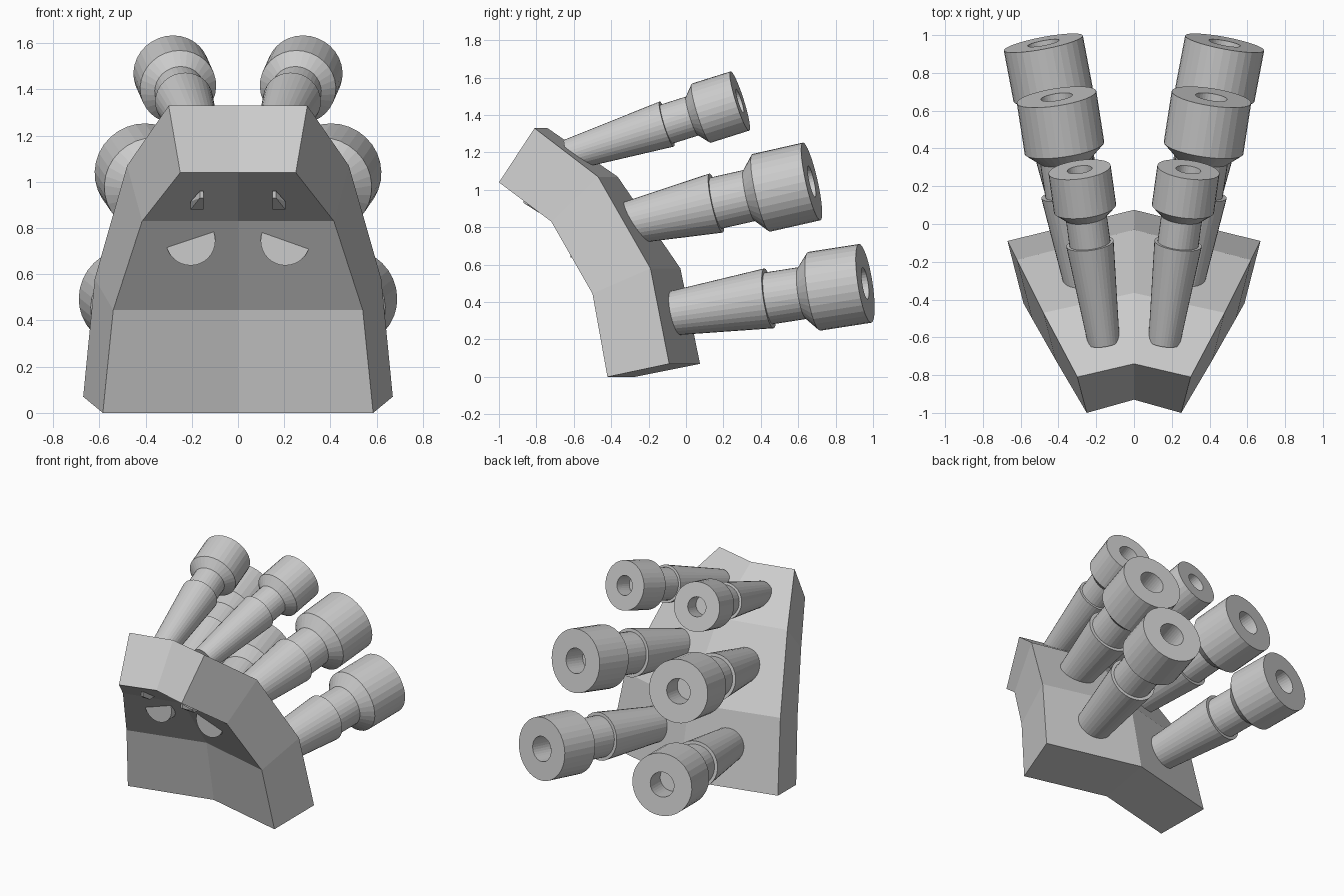
import bpy, bmesh, math
from mathutils import Vector

if "Cube" in bpy.data.objects:
    bpy.data.objects.remove(bpy.data.objects["Cube"])

grey = bpy.data.materials.new("plain grey")
grey.diffuse_color = (0.6, 0.6, 0.6, 1)
grey.use_nodes = True
grey.node_tree.nodes["Principled BSDF"].inputs["Base Color"].default_value = grey.diffuse_color


def make(name, bm):
    bmesh.ops.recalc_face_normals(bm, faces=bm.faces)
    me = bpy.data.meshes.new(name)
    bm.to_mesh(me)
    bm.free()
    me.materials.append(grey)
    ob = bpy.data.objects.new(name, me)
    bpy.context.collection.objects.link(ob)
    return ob


# Folded shell: stations of (half width, side y, centre y, z), front then back
front = [(.25, -1.0, -.93, 1.04), (.415, -.72, -.625, .83),
         (.54, -.50, -.36, .445), (.585, -.42, -.275, 0)]
back = [(.30, -.81, -.74, 1.33), (.48, -.47, -.365, 1.07),
        (.62, -.19, -.03, .58), (.67, -.09, .075, .07)]
bm = bmesh.new()
loop = front + back[::-1]
rows = [[bm.verts.new((-w, ys, z)), bm.verts.new((0, yc, z)),
         bm.verts.new((w, ys, z))] for w, ys, yc, z in loop]
n = len(rows)
for i in range(n):
    a, b = rows[i], rows[(i + 1) % n]
    for j in range(2):
        bm.faces.new((a[j], a[j + 1], b[j + 1], b[j]))
for i in range(3):  # side walls, one quad per station
    for j in (0, 2):
        bm.faces.new((rows[i][j], rows[i + 1][j], rows[n - 2 - i][j], rows[n - 1 - i][j]))
make("shell", bm)


# Nozzle: lathe profile of (distance back from mouth, radius)
def nozzle(name, mouth, direction, size, base, base_r, seg=32):
    prof = [(.16, 0), (.16, .085), (0, .085), (0, .213), (.28, .213), (.345, .14),
            (.53, .14), (.53, .162), (base, base_r), (base, 0)]
    d = Vector(direction).normalized()
    side = d.cross(Vector((0, 0, 1))).normalized()
    up = side.cross(d)
    bm = bmesh.new()
    rings = []
    for dist, r in prof:
        c = Vector(mouth) - d * dist * size
        if r == 0:
            rings.append([bm.verts.new(c)] * seg)
            continue
        rings.append([bm.verts.new(c + (side * math.cos(t) + up * math.sin(t)) * r * size)
                      for t in (2 * math.pi * k / seg for k in range(seg))])
    for a, b in zip(rings, rings[1:]):
        for k in range(seg):
            m = (k + 1) % seg
            bm.faces.new(list(dict.fromkeys((a[k], a[m], b[m], b[k]))))
    make(name, bm)


for s, tag in ((-1, "left"), (1, "right")):
    nozzle("upper_nozzle_" + tag, (s * .288, .288, 1.475), (s * .14, 1, .315), .78, 1.24, .108)
    nozzle("middle_nozzle_" + tag, (s * .41, .672, 1.045), (s * .155, 1, .226), 1, 1.08, .108)
    nozzle("lower_nozzle_" + tag, (s * .48, .958, .50), (s * .19, 1, .155), 1, 1.14, .112)

    # Round eye disc, half sunk in the overhanging front
    bm = bmesh.new()
    bmesh.ops.create_cone(bm, cap_ends=True, segments=32, radius1=.107, radius2=.107, depth=.1)
    for v in bm.verts:
        x, y, z = v.co
        v.co = (s * .205 + x, -.567 + z, .745 + y)
    make("eye_" + tag, bm)

    # Small brow wedge above each eye
    bm = bmesh.new()
    for x, y, z in [(.15, -.868, .93), (.165, -.868, .93), (.15, -.868, .96), (.165, -.868, .96),
                    (.15, -.79, .88), (.205, -.79, .88), (.205, -.82, .915),
                    (.15, -.70, .88), (.205, -.70, .88), (.205, -.70, .915),
                    (.15, -.75, .96), (.165, -.75, .96)]:
        bm.verts.new((s * x, y, z))
    bmesh.ops.convex_hull(bm, input=bm.verts)
    make("brow_wedge_" + tag, bm)
